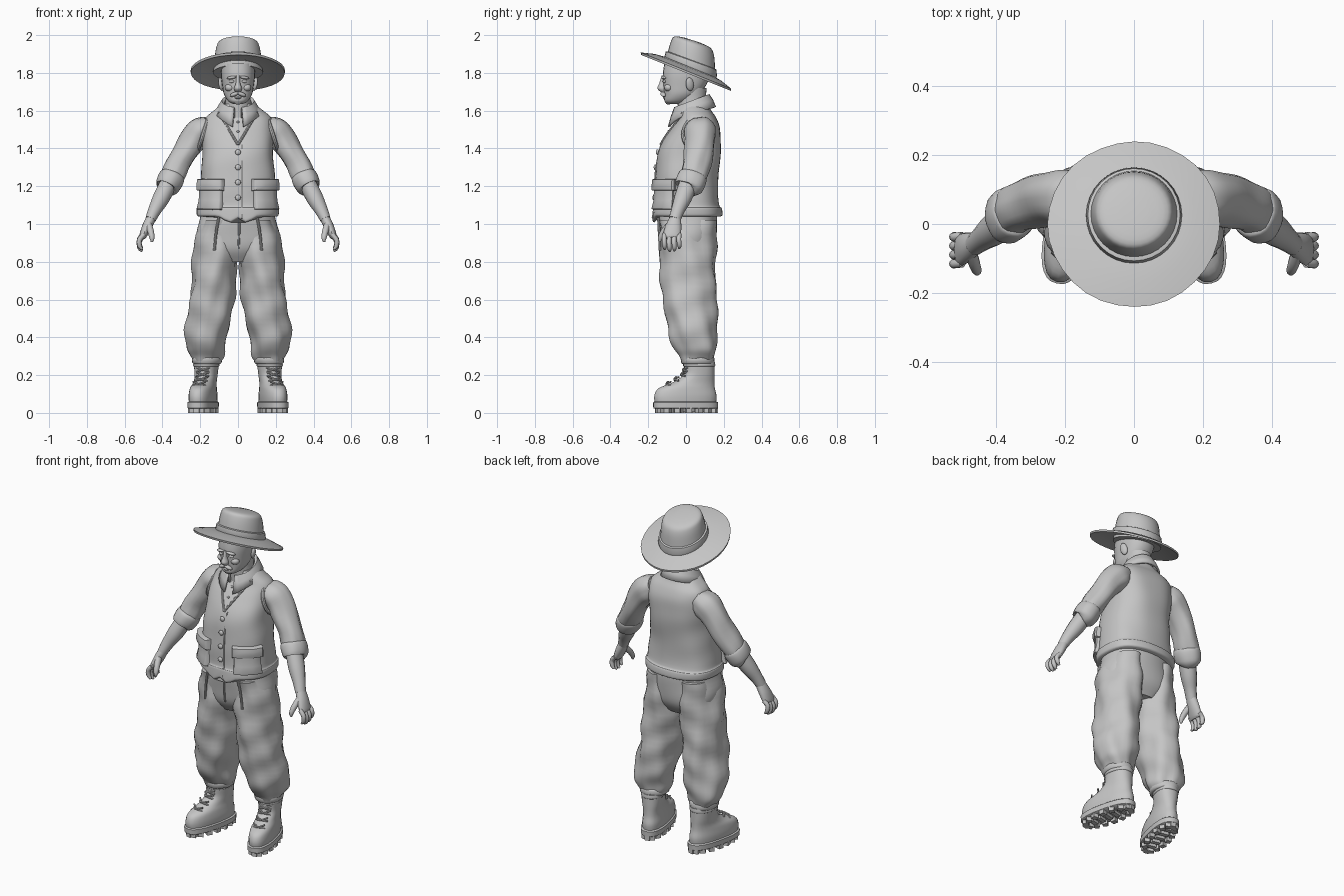
import bpy, bmesh, math
from mathutils import Vector, Matrix, Euler
from mathutils.bvhtree import BVHTree

cube = bpy.data.objects.get("Cube")
if cube:
    bpy.data.objects.remove(cube)

clay = bpy.data.materials.new("plain_grey")
clay.use_nodes = True
GREY = (0.56, 0.56, 0.56, 1)
clay.diffuse_color = GREY
clay.node_tree.nodes["Principled BSDF"].inputs["Base Color"].default_value = GREY


def finish(name, bm, mirror=False, place=None):
    bmesh.ops.recalc_face_normals(bm, faces=bm.faces)
    me = bpy.data.meshes.new(name)
    bm.to_mesh(me)
    bm.free()
    if place:
        me.transform(place)
    me.materials.append(clay)
    ob = bpy.data.objects.new(name, me)
    bpy.context.collection.objects.link(ob)
    bpy.ops.object.select_all(action='DESELECT')
    ob.select_set(True)
    bpy.context.view_layer.objects.active = ob
    bpy.ops.object.shade_smooth_by_angle(angle=math.radians(42))
    if mirror:
        ob.modifiers.new("mirror", 'MIRROR')
    return ob


def spline(keys, steps):
    """Catmull-Rom through tuples of numbers."""
    rows, last = [], len(keys) - 1
    for i in range(last):
        a, b, c, d = (keys[max(0, min(last, i + k))] for k in (-1, 0, 1, 2))
        for s in range(steps):
            t = s / steps
            rows.append([q + .5 * t * (r - p + t * (2 * p - 5 * q + 4 * r - w + t * (3 * (q - r) + w - p)))
                         for p, q, r, w in zip(a, b, c, d)])
    return rows + [list(keys[-1])]


def loft(name, keys, n=24, steps=4, tilt=False, fold=0, slope=0, power=2, dip=None, mirror=False, place=None):
    """Skin elliptical sections (x, y, z, rx, ry); tilt turns them across the path."""
    rows = spline(keys, steps)
    bm, rings = bmesh.new(), []
    for i, (x, y, z, rx, ry) in enumerate(rows):
        u, v = Vector((1, 0, 0)), Vector((0, 1, 0))
        if tilt:
            t = Vector(rows[min(i + 1, len(rows) - 1)][:3]) - Vector(rows[max(i - 1, 0)][:3])
            t.normalize()
            u = v.cross(t).normalized()
            v = t.cross(u)
        ring = []
        for k in range(n):
            a = math.tau * k / n
            c, s = (math.copysign(abs(f) ** (2 / power), f) for f in (math.cos(a), math.sin(a)))
            w = fold * (math.sin(3 * a + 17 * z) + .8 * math.sin(2 * a - 38 * z) + .6 * math.sin(7 * a + 9 * z))
            p = Vector((x, y, z)) + u * c * (rx + w) + v * s * (ry + w)
            p.z -= slope * (p.y - y)
            if dip:
                p.z -= dip(p)
            ring.append(bm.verts.new(p))
        rings.append(ring)
    for r, q in zip(rings, rings[1:]):
        for k in range(n):
            bm.faces.new((r[k], r[(k + 1) % n], q[(k + 1) % n], q[k]))
    bm.faces.new(rings[0])
    bm.faces.new(rings[-1])
    return finish(name, bm, mirror, place)


def tube(name, pts, r, **kw):
    return loft(name, [(*p, r, r) for p in pts], n=8, steps=3, tilt=True, **kw)


def blob(name, loc, size, rot=(0, 0, 0), mirror=False):
    bm = bmesh.new()
    m = Matrix.LocRotScale(Vector(loc), Euler([math.radians(a) for a in rot]), Vector(size))
    bmesh.ops.create_uvsphere(bm, u_segments=16, v_segments=10, radius=1, matrix=m)
    return finish(name, bm, mirror)


# Hat: brim, crown and band share a backward lean
loft("hat_brim", [(0, .02, 1.835, .11, .11), (0, .01, 1.83, .18, .175), (0, 0, 1.812, .25, .24),
                  (0, 0, 1.80, .248, .238), (0, .01, 1.815, .18, .175), (0, .02, 1.82, .11, .11)],
     n=32, steps=1, slope=.4, fold=.0012)
loft("hat_crown", [(0, .025, 1.80, .132, .132), (0, .028, 1.86, .126, .126), (0, .034, 1.93, .116, .114),
                   (0, .035, 1.963, .098, .094), (0, .035, 1.973, .04, .04)], n=32, slope=.32)
loft("hat_band", [(0, .025, 1.82, .135, .135), (0, .025, 1.835, .139, .139), (0, .027, 1.865, .134, .134),
                  (0, .027, 1.87, .122, .122)], n=32, steps=1, slope=.36)

# Head and face
loft("head", [(0, -.065, 1.635, .025, .03), (0, -.05, 1.65, .052, .064), (0, -.025, 1.685, .074, .09),
              (0, -.008, 1.73, .083, .112), (0, .002, 1.79, .09, .125), (0, .005, 1.85, .088, .12)], power=2.3)
loft("neck", [(0, .04, 1.56, .075, .08), (0, .03, 1.65, .066, .075), (0, .03, 1.72, .07, .08)])
loft("nose", [(0, -.116, 1.785, .01, .014), (0, -.122, 1.745, .012, .02), (0, -.126, 1.718, .021, .026),
              (0, -.118, 1.7, .015, .018)], n=14)
blob("moustache", (.019, -.121, 1.687), (.026, .014, .011), (0, 22, 14), True)
blob("eyebrow", (.034, -.119, 1.775), (.028, .013, .008), (0, 8, 14), True)
blob("eye", (.034, -.115, 1.755), (.015, .008, .008), (0, 0, 12), True)
blob("cheek", (.045, -.093, 1.722), (.025, .022, .02), (0, 0, 20), True)
blob("ear", (.09, .02, 1.74), (.012, .022, .036), (12, 8, 20), True)
blob("lower_lip", (0, -.112, 1.668), (.018, .01, .006))
blob("chin", (0, -.093, 1.646), (.024, .016, .014))


# Vest body with a hem that drops to two points in front
def hem_dip(p):
    if p.z > 1.07 or p.y > 0:
        return 0
    return .035 * max(0, 1 - abs(abs(p.x) - .045) / .06)


vest = loft("vest", [(0, .008, 1.04, .21, .175), (0, .008, 1.05, .218, .184), (0, .008, 1.085, .217, .182),
                     (0, .006, 1.1, .207, .172), (0, .002, 1.2, .2, .166), (0, .01, 1.32, .19, .168),
                     (0, .028, 1.42, .187, .159), (0, .05, 1.5, .188, .132), (0, .06, 1.56, .175, .1),
                     (0, .05, 1.60, .13, .084), (0, .045, 1.635, .085, .072)],
            n=48, fold=.0018, power=2.4, dip=hem_dip)
tree = BVHTree.FromPolygons([v.co for v in vest.data.vertices], [p.vertices[:] for p in vest.data.polygons])


def front(x, z, off=0.0):
    hit = tree.ray_cast(Vector((x, -1, z)), Vector((0, 1, 0)))[0]
    return (x, (hit.y if hit else -.1) - off, z)


def patch(name, a0, a1, z0, z1, thick):
    """Padded panel wrapped round the vest between two angles from the front."""
    cuts = (0, .03, .08, .35, .65, .92, .97, 1)
    bm, grid = bmesh.new(), []
    for i, tz in enumerate(cuts):
        row = []
        for j, ta in enumerate(cuts):
            a = math.radians(a0 + (a1 - a0) * ta)
            out = Vector((math.sin(a), -math.cos(a), 0))
            hit = tree.ray_cast(Vector((0, 0, z0 + (z1 - z0) * tz)) + out, -out)[0]
            rim = min(i, j, 7 - i, 7 - j)
            row.append(bm.verts.new(hit + out * thick * (-.3, .75, 1, 1.15)[rim]))
        grid.append(row)
    for r, q in zip(grid, grid[1:]):
        for k in range(7):
            bm.faces.new((r[k], r[k + 1], q[k + 1], q[k]))
    finish(name, bm, True)


patch("vest_pocket", 27, 72, 1.075, 1.22, .02)
patch("pocket_flap", 24, 75, 1.175, 1.24, .03)
tube("vest_neck_edge", [front(x, z, .002) for x, z in ((.1, 1.59), (.065, 1.53), (.03, 1.47), (0, 1.42))], .007,
     mirror=True)
tube("vest_front_edge", [front(.02, z) for z in (1.42, 1.3, 1.2, 1.1, 1.03)], .005)
for i in range(4):
    blob("vest_button", front(0, 1.38 - .08 * i, .004), (.015, .009, .015))
for i in range(2):
    blob("shirt_button", front(0, 1.54 - .05 * i, .002), (.007, .005, .007))

# Armhole rims
bpy.ops.mesh.primitive_torus_add(major_radius=.084, minor_radius=.011, major_segments=32, minor_segments=8)
rim = bpy.context.object
rim.name = "armhole_rim"
rim.data.transform(Matrix.LocRotScale(Vector((.184, .065, 1.475)), Euler((0, math.radians(72), 0)), Vector((1.1, .95, 1))))
rim.data.materials.append(clay)
bpy.ops.object.shade_smooth_by_angle()
rim.modifiers.new("mirror", 'MIRROR')

# Turned-down shirt collar, open in front
bm, rows = bmesh.new(), []
for k in range(25):
    a = math.radians(14 + 332 * k / 24)
    s, c = math.sin(a), -math.cos(a)
    back = (c + 1) / 2
    tip = .02 * max(0, -c) ** 4
    rows.append([bm.verts.new((s * r, .03 + c * (r + .008), z + .07 * back - d * tip))
                 for r, z, d in ((.075, 1.56, 0), (.077, 1.605, 0), (.085, 1.612, 0), (.1, 1.585, 1), (.116, 1.548, 2))])
for r, q in zip(rows, rows[1:]):
    for k in range(4):
        bm.faces.new((r[k], r[k + 1], q[k + 1], q[k]))
collar = finish("shirt_collar", bm)
shell = collar.modifiers.new("thickness", 'SOLIDIFY')
shell.thickness = .012
shell.offset = 0

# Arms: sleeve, rolled cuff, forearm, hand
loft("sleeve", [(.15, .075, 1.515, .06, .07), (.195, .078, 1.49, .077, .083), (.24, .075, 1.44, .07, .08),
                (.305, .06, 1.335, .063, .075), (.345, .04, 1.26, .062, .072), (.37, .02, 1.21, .055, .062)],
     tilt=True, fold=.003, mirror=True)
loft("rolled_cuff", [(.343, .038, 1.262, .055, .066), (.347, .035, 1.253, .066, .077), (.362, .025, 1.225, .07, .079),
                     (.377, .013, 1.193, .063, .073), (.38, .01, 1.188, .045, .05)],
     steps=3, tilt=True, fold=.0015, mirror=True)
loft("forearm", [(.36, .02, 1.23, .045, .05), (.405, -.015, 1.14, .045, .047), (.44, -.042, 1.075, .035, .036),
                 (.463, -.06, 1.025, .028, .032)], n=16, tilt=True, mirror=True)
loft("palm", [(.458, -.056, 1.035, .026, .03), (.482, -.066, .985, .026, .042), (.502, -.075, .94, .02, .047),
              (.508, -.076, .925, .014, .043)], n=16, tilt=True, mirror=True)
for i in range(4):
    y, drop = -.113 + .026 * i, (.01, 0, .003, .016)[i]
    loft("finger", [(.498, y, .945, .013, .013), (.522, y - .003, .905 + drop, .013, .013),
                    (.52, y, .872 + drop, .012, .012), (.506, y, .856 + drop, .006, .006)],
         n=10, steps=3, tilt=True, mirror=True)
loft("thumb", [(.474, -.08, 1.0, .018, .02), (.462, -.118, .96, .017, .017), (.455, -.137, .925, .013, .013),
               (.456, -.139, .905, .006, .006)], n=10, steps=3, tilt=True, mirror=True)

# Trousers: hips and baggy legs gathered above the boots
loft("trouser_hips", [(0, .01, 1.09, .19, .15), (0, .008, 1.02, .203, .155), (0, .01, .93, .22, .15),
                      (0, .012, .86, .2, .135), (0, .015, .8, .1, .1)], n=40, fold=.002, power=2.3)
loft("trouser_leg", [(.1, .008, 1.02, .098, .148), (.115, .01, .88, .115, .148), (.13, .015, .7, .116, .145),
                     (.146, .022, .55, .117, .14), (.168, .038, .42, .114, .13), (.172, .048, .345, .104, .112),
                     (.165, .057, .3, .085, .095), (.165, .06, .275, .07, .085)],
     n=32, steps=5, fold=.006, mirror=True)
loft("trouser_cuff", [(.165, .06, .30, .07, .085), (.165, .06, .292, .079, .09), (.165, .062, .265, .077, .088),
                      (.165, .062, .258, .066, .08)], steps=2, fold=.0012, mirror=True)
tube("trouser_fly", [(.006, -.145, 1.03), (.006, -.143, .95), (.002, -.128, .87)], .006)
tube("trouser_pleat", [(.1, -.147, 1.04), (.115, -.142, .96), (.125, -.138, .86)], .007, mirror=True)

# Boots, toes turned slightly out
turn = Matrix.Translation((.168, .07, 0)) @ Matrix.Rotation(math.radians(13), 4, 'Z') @ Matrix.Translation((0, -.07, 0))
foot = dict(mirror=True, place=turn)
loft("boot_upper", [(0, -.005, .05, .063, .166), (0, -.005, .09, .065, .169), (0, .002, .13, .061, .153),
                    (0, .04, .162, .056, .112), (0, .067, .2, .058, .084), (0, .07, .25, .063, .08),
                    (0, .07, .275, .062, .08)], power=2.3, **foot)
loft("boot_welt", [(0, -.004, .022, .064, .168), (0, -.004, .026, .069, .174), (0, -.004, .055, .07, .175),
                   (0, -.004, .06, .064, .168)], n=32, steps=1, power=2.5, **foot)
loft("boot_collar", [(0, .07, .243, .06, .078), (0, .07, .25, .068, .086), (0, .07, .27, .066, .084)], **foot)
bm = bmesh.new()
for k in range(16):
    a = math.tau * k / 16
    at = Vector((.052 * math.cos(a), .153 * math.sin(a), .014))
    size = Vector((.03, .03, .028))
    bmesh.ops.create_cube(bm, size=1, matrix=Matrix.LocRotScale(at, Euler((0, 0, a)), size))
for k in range(5):
    at = Vector((0, -.1 + .05 * k, .016))
    bmesh.ops.create_cube(bm, size=1, matrix=Matrix.LocRotScale(at, None, Vector((.05, .025, .022))))
finish("sole_lugs", bm, True, turn)
for z, y in ((.145, -.105), (.17, -.062), (.195, -.025), (.22, -.014)):
    for side in (-1, 1):
        tube("boot_lace", [(-.034 * side, y + .012, z), (0, y - .004, z + .008), (.034 * side, y + .014, z + .02)],
             .005, **foot)
